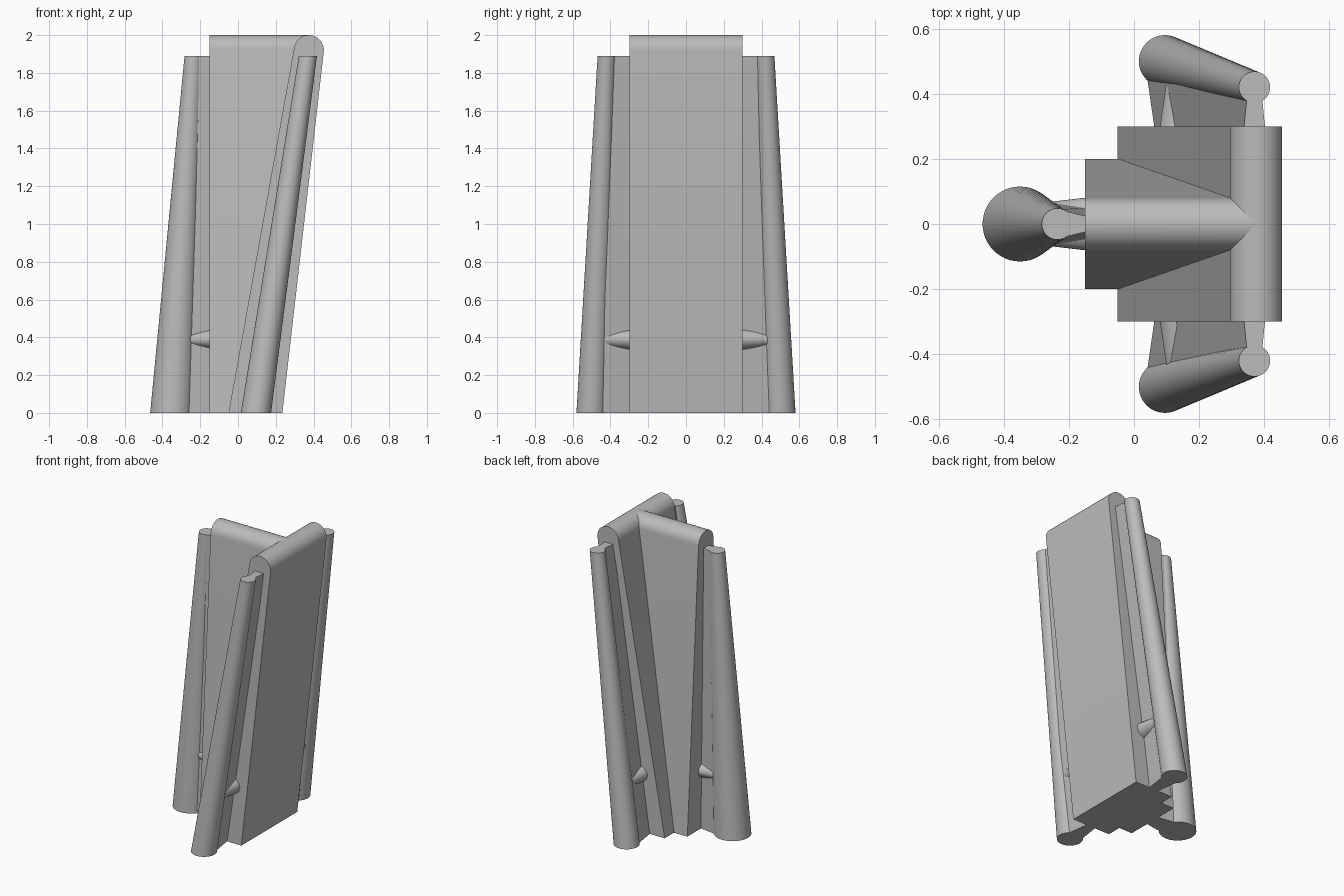
import bpy
from math import cos, sin, pi
from mathutils import Vector

cube = bpy.data.objects.get("Cube")
if cube:
    bpy.data.objects.remove(cube, do_unlink=True)

grey = bpy.data.materials.new("plain grey")
grey.use_nodes = True
COLOUR = (0.5, 0.5, 0.5, 1)
grey.diffuse_color = COLOUR
grey.node_tree.nodes["Principled BSDF"].inputs["Base Color"].default_value = COLOUR

TOP = 1.89       # height of posts and webs
CAP = 0.08       # radius of the rounded wall tops
CAP_Z = 2 - CAP
PIN_Z = 0.39


def loft(name, ring_a, ring_b):
    """Closed solid between two rings with equal point counts."""
    n = len(ring_a)
    faces = [(i, (i + 1) % n, n + (i + 1) % n, n + i) for i in range(n)]
    faces += [tuple(reversed(range(n))), tuple(range(n, 2 * n))]
    mesh = bpy.data.meshes.new(name)
    mesh.from_pydata([tuple(p) for p in ring_a + ring_b], [], faces)
    mesh.materials.append(grey)
    obj = bpy.data.objects.new(name, mesh)
    bpy.context.collection.objects.link(obj)
    bpy.ops.object.select_all(action='DESELECT')
    obj.select_set(True)
    bpy.context.view_layer.objects.active = obj
    bpy.ops.object.mode_set(mode='EDIT')
    bpy.ops.mesh.select_all(action='SELECT')
    bpy.ops.mesh.normals_make_consistent(inside=False)
    bpy.ops.object.mode_set(mode='OBJECT')
    bpy.ops.object.shade_smooth_by_angle(angle=pi / 6)
    return obj


def wall_profile(low, high, centre):
    """Tapering wall section (u, z) with a round top."""
    arc = [(centre + CAP * cos(pi * i / 16), CAP_Z + CAP * sin(pi * i / 16))
           for i in range(17)]
    return [(low, 0), (high, 0)] + arc


def oval(centre, u, v, count=48):
    return [centre + u * cos(2 * pi * i / count) + v * sin(2 * pi * i / count)
            for i in range(count)]


# Cross wall, leaning towards +x
section = wall_profile(-0.05, 0.235, 0.375)
loft("cross_wall", [(x, -0.3, z) for x, z in section],
     [(x, 0.3, z) for x, z in section])

# Stem wall, ending inside the leaning cross wall
section = wall_profile(-0.2, 0.2, 0)
loft("stem_wall", [(-0.15, y, z) for y, z in section],
     [(0.095 + 0.28 * z / 2, y, z) for y, z in section])


def support(prefix, base, base_r, tip, tip_r, out, wall, post_half, wall_half,
            pin_wall, pin_post):
    """Leaning tapered post, joined to a wall by a thin web and a pin."""
    base, tip, out = Vector((*base, 0)), Vector((*tip, TOP)), Vector((*out, 0))
    side, up = Vector((-out.y, out.x, 0)), Vector((0, 0, 1))
    x, y = Vector((1, 0, 0)), Vector((0, 1, 0))
    loft(prefix + "_post", oval(base, x * base_r, y * base_r),
         oval(tip, x * tip_r, y * tip_r))

    def at_wall(p, inset):
        return p + out * (wall - inset - p.dot(out))

    # Web: a four-cornered section at the bottom and at the top
    rings = []
    for p, ph, wh in ((base, post_half[0], wall_half[0]),
                      (tip, post_half[1], wall_half[1])):
        q = at_wall(p, 0.02)
        rings.append([p - side * ph, p + side * ph, q + side * wh, q - side * wh])
    loft(prefix + "_web", *rings)

    # Pin through the web near the foot
    p = base.lerp(tip, PIN_Z / TOP)
    loft(prefix + "_pin",
         oval(at_wall(p, 0.02), side * pin_wall[0], up * pin_wall[1]),
         oval(p, side * pin_post[0], up * pin_post[1]))


support("stem", (-0.35, 0), 0.115, (-0.235, 0), 0.048, (-1, 0), 0.15,
        (0.085, 0.045), (0.05, 0.02), (0.083, 0.06), (0.06, 0.035))
for s, label in ((-1, "front"), (1, "back")):
    support(label, (0.095, 0.5 * s), 0.08, (0.37, 0.42 * s), 0.048, (0, s), 0.3,
            (0.062, 0.02), (0.03, 0.034), (0.075, 0.06), (0.045, 0.035))
